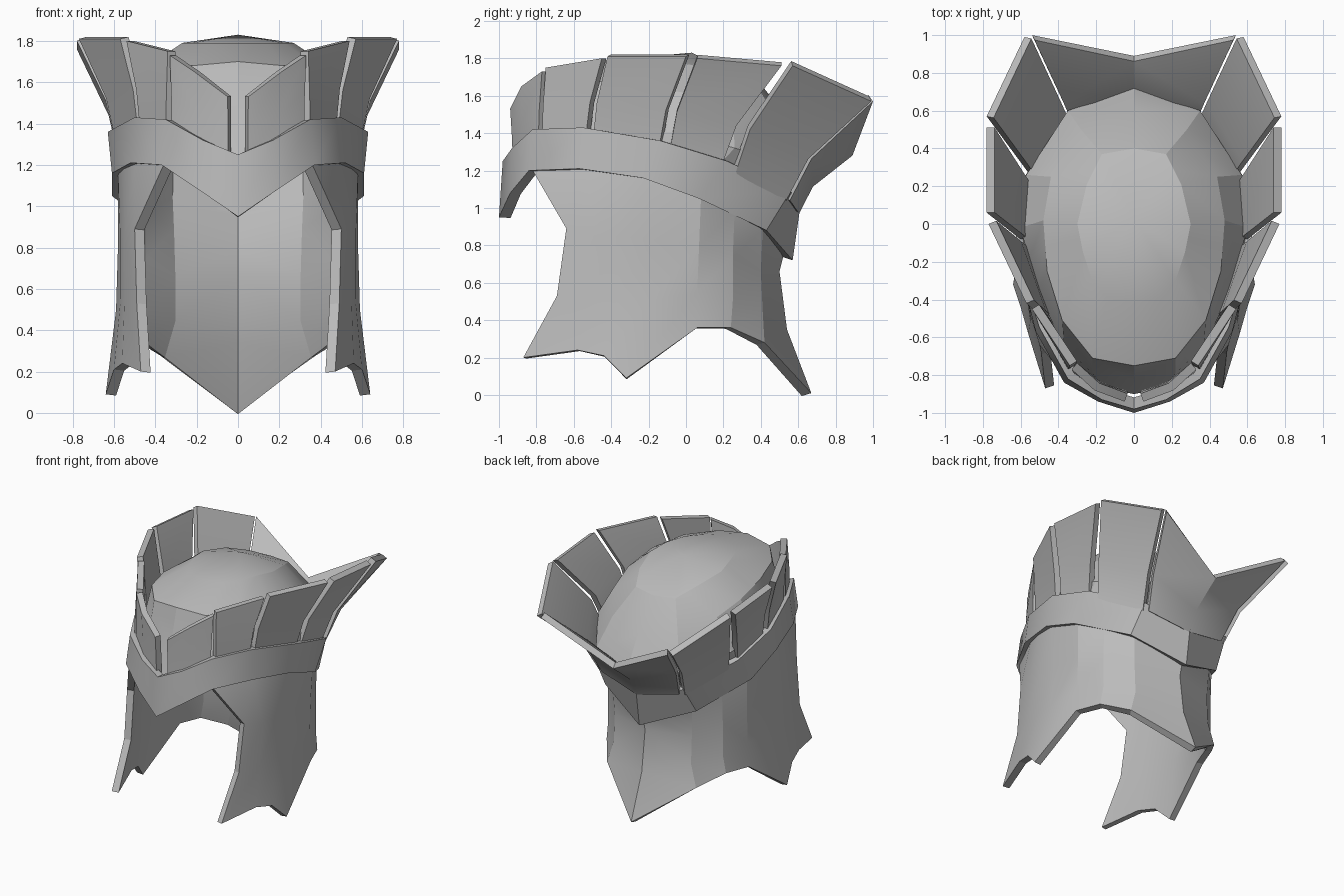
import bpy
import bmesh
import math
from mathutils import Vector

default_cube = bpy.data.objects.get("Cube")
if default_cube:
    bpy.data.objects.remove(default_cube, do_unlink=True)

# One plain metal colour
steel = bpy.data.materials.new("steel_grey")
steel.use_nodes = True
colour = (0.5, 0.5, 0.5, 1)
steel.diffuse_color = colour
steel.node_tree.nodes["Principled BSDF"].inputs["Base Color"].default_value = colour


def mirrored_shell(name, grids, thickness, smooth_angle):
    """Loft grids of points (rows bottom to top, front to back), mirror and thicken inward."""
    bm = bmesh.new()
    for rows in grids:
        verts = [[bm.verts.new(point) for point in row] for row in rows]
        for lower, upper in zip(verts, verts[1:]):
            for i in range(len(lower) - 1):
                bm.faces.new((lower[i], lower[i + 1], upper[i + 1], upper[i]))
    bmesh.ops.remove_doubles(bm, verts=bm.verts[:], dist=0.001)
    mesh = bpy.data.meshes.new(name)
    bm.to_mesh(mesh)
    bm.free()
    mesh.materials.append(steel)
    shell = bpy.data.objects.new(name, mesh)
    bpy.context.collection.objects.link(shell)

    mirror = shell.modifiers.new("mirror", "MIRROR")
    mirror.use_axis[0] = True
    mirror.use_clip = True
    mirror.merge_threshold = 0.002
    solid = shell.modifiers.new("thickness", "SOLIDIFY")
    solid.thickness = thickness
    solid.offset = -1
    solid.use_even_offset = True

    # Apply the modifiers so the rim edges are marked sharp too
    bpy.ops.object.select_all(action="DESELECT")
    shell.select_set(True)
    bpy.context.view_layer.objects.active = shell
    bpy.ops.object.convert(target="MESH")
    bpy.ops.object.shade_smooth_by_angle(angle=math.radians(smooth_angle))


def with_midpoints(row):
    """Add a column in the two widest side spans, to line up with the neck guard."""
    points = [Vector(p) for p in row]
    points.insert(6, points[5].lerp(points[6], 0.5))
    points.insert(4, points[3].lerp(points[4], 0.5))
    return points


# Skull dome, from the rim under the brow band up to the crown
dome_rim = [(0, -.9, 1.18), (.16, -.87, 1.25), (.31, -.77, 1.33), (.47, -.52, 1.34),
            (.57, -.18, 1.28), (.56, .12, 1.17), (.35, .46, 1.02), (0, .57, .9)]
dome_side = [(0, -.83, 1.4), (.22, -.79, 1.4), (.37, -.65, 1.42), (.51, -.36, 1.43),
             (.6, -.02, 1.4), (.57, .26, 1.32), (.35, .6, 1.23), (0, .72, 1.2)]
dome_shoulder = [(0, -.75, 1.7), (.22, -.71, 1.68), (.38, -.51, 1.68), (.46, -.25, 1.66),
                 (.48, .02, 1.61), (.44, .25, 1.55), (.28, .5, 1.46), (0, .59, 1.43)]
dome_top = [(0, -.42, 1.79), (.14, -.39, 1.79), (.22, -.3, 1.79), (.27, -.15, 1.79),
            (.3, 0, 1.77), (.25, .21, 1.73), (.17, .37, 1.67), (0, .4, 1.66)]
crown = [(0, .03, 1.83)] * len(dome_top)
dome = [with_midpoints(row) for row in (dome_rim, dome_side, dome_shoulder, dome_top, crown)]

# Cheek and neck guard: each column runs from the lower edge up to the dome rim
guard_columns = [
    [(.47, -.87, .2), (.49, -.69, .53), (.5, -.64, .89), (.36, -.82, 1.2)],
    [(.56, -.58, .24), (.55, -.52, .53), (.55, -.48, .85), (.5, -.53, 1.2)],
    [(.6, -.44, .21), (.57, -.36, .53), (.57, -.35, .85), (.55, -.38, 1.18)],
    [(.64, -.32, .09), (.59, -.2, .5), (.58, -.18, .83), (.58, -.2, 1.15)],
    [(.58, .06, .36), (.57, .06, .55), (.57, .07, .8), (.58, .08, 1.05)],
    [(.51, .24, .36), (.49, .25, .5), (.49, .25, .74), (.49, .26, .98)],
    [(.38, .42, .28), (.33, .41, .45), (.33, .4, .66), (.34, .41, .88)],
    [(0, .67, .01), (0, .54, .35), (0, .5, .66), (0, .53, .78)],
]
front_opening = len(dome[0]) - len(guard_columns)
guard = list(zip(*guard_columns)) + [dome[0][front_opening:]]
mirrored_shell("helmet_shell", [guard, dome], 0.05, 18)

# Brow band, pointed at the front and dropping to the back
band_bottom = [(0, -1, .95), (.19, -.94, 1.08), (.37, -.84, 1.2), (.52, -.57, 1.21),
               (.61, -.23, 1.16), (.61, .07, 1.05), (.39, .43, .88), (0, .57, .72)]
band_top = [(0, -.98, 1.25), (.17, -.93, 1.32), (.35, -.82, 1.42), (.5, -.55, 1.43),
            (.63, -.14, 1.36), (.6, .22, 1.25), (.37, .56, 1.09), (0, .61, 1)]
mirrored_shell("brow_band", [[band_bottom, band_top]], 0.06, 35)

# Crown fins: points along the base, then along the top, front to back
fins = {
    "brow_fin": ([(.05, -.95, 1.27), (.2, -.9, 1.34), (.33, -.81, 1.41)],
                 [(.05, -.94, 1.53), (.21, -.88, 1.65), (.33, -.77, 1.73)]),
    "temple_fin": ([(.36, -.79, 1.42), (.49, -.55, 1.43)],
                   [(.34, -.75, 1.75), (.54, -.45, 1.8)]),
    "side_fin": ([(.5, -.51, 1.42), (.61, -.15, 1.36)],
                 [(.57, -.42, 1.81), (.77, 0, 1.81)]),
    "rear_side_fin": ([(.61, -.09, 1.35), (.59, .19, 1.26)],
                      [(.78, .06, 1.8), (.78, .51, 1.76)]),
    "rear_corner_fin": ([(.57, .27, 1.23), (.38, .55, 1.09)],
                        [(.78, .57, 1.76), (.58, .99, 1.57)]),
    "back_fin": ([(.34, .57, 1.09), (0, .62, 1.02)],
                 [(.54, 1, 1.57), (0, .89, 1.28)]),
}
bend, flare = 0.36, 0.26  # the lower part rises steeply before the fin flares outward
for name, (bases, tops) in fins.items():
    foot, knee, tip = [], [], []
    for base, top in zip(map(Vector, bases), map(Vector, tops)):
        base = Vector((base.x * 0.97, base.y * 0.975, base.z))
        middle = base.lerp(top, flare)
        middle.z = base.z + (top.z - base.z) * bend
        foot.append(base - Vector((0, 0, 0.05)))
        knee.append(middle)
        tip.append(top)
    mirrored_shell(name, [[foot, knee, tip]], 0.045, 30)
